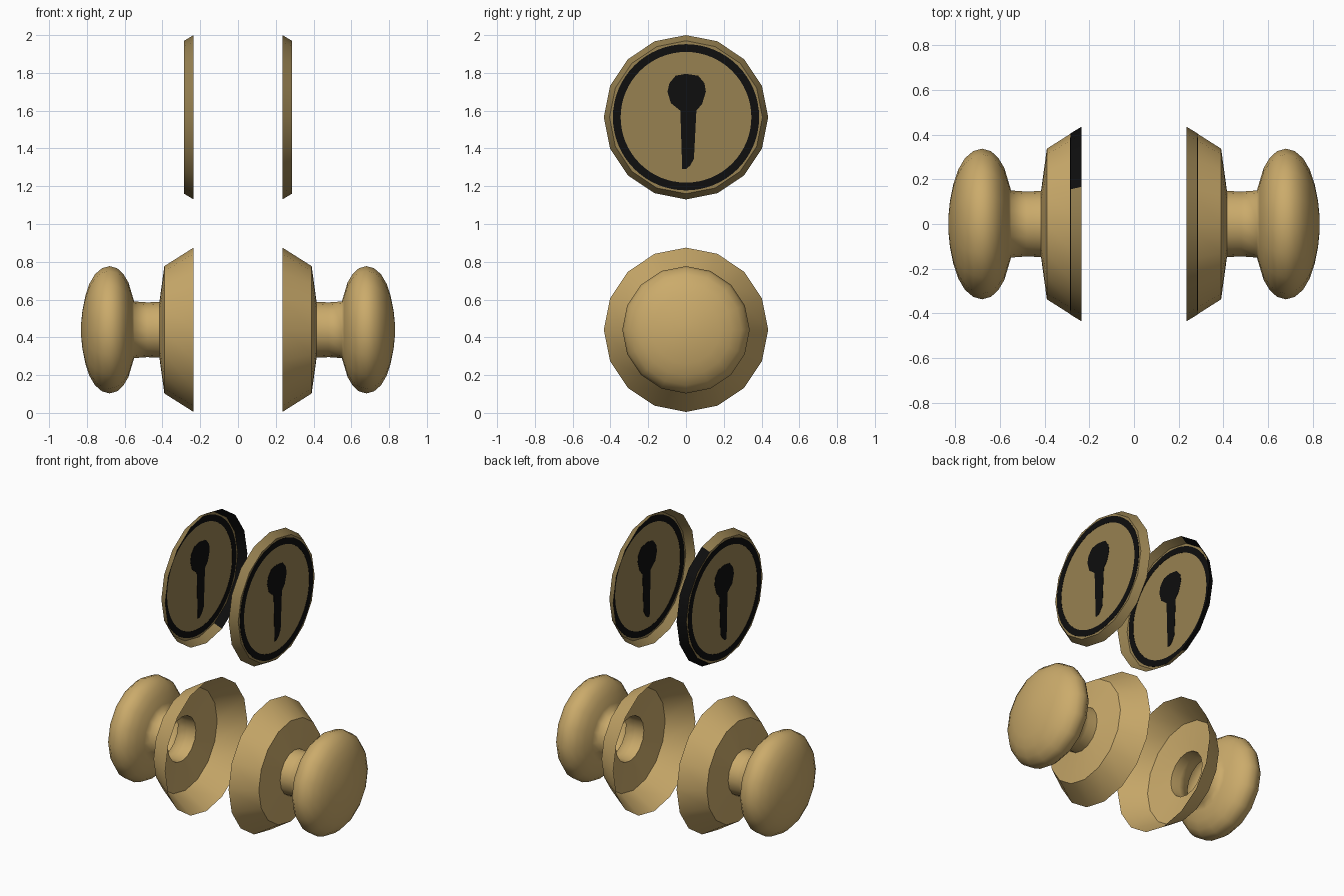
import bpy, bmesh, math

if "Cube" in bpy.data.objects:
    bpy.data.objects.remove(bpy.data.objects["Cube"])


def material(name, srgb):
    m = bpy.data.materials.new(name)
    lin = [((c / 255 + 0.055) / 1.055) ** 2.4 if c > 10 else c / 255 / 12.92 for c in srgb]
    m.diffuse_color = (*lin, 1)
    m.use_nodes = True
    m.node_tree.nodes["Principled BSDF"].inputs["Base Color"].default_value = m.diffuse_color
    return m


BRASS = material("brass", (203, 171, 107))
DARK_BRASS = material("dark_brass", (151, 129, 81))
BLACK = material("black", (14, 14, 14))


def finish(bm, name, mats, angle=None):
    bmesh.ops.remove_doubles(bm, verts=bm.verts, dist=1e-5)
    me = bpy.data.meshes.new(name)
    bm.to_mesh(me)
    bm.free()
    ob = bpy.data.objects.new(name, me)
    bpy.context.collection.objects.link(ob)
    for m in mats:
        me.materials.append(m)
    if angle is not None:
        bpy.ops.object.select_all(action='DESELECT')
        ob.select_set(True)
        bpy.context.view_layer.objects.active = ob
        bpy.ops.object.shade_smooth_by_angle(angle=math.radians(angle))
    return ob


def lathe(profile, z, side, n=16, cap=False):
    """Turn (x, radius) points about the x axis at height z; side is +1 or -1."""
    bm = bmesh.new()
    rings = []
    for x, r in profile:
        rings.append([bm.verts.new((side * x, r * math.sin(2 * math.pi * j / n),
                                    z + r * math.cos(2 * math.pi * j / n))) for j in range(n)])

    def face(vs):
        bm.faces.new(vs[::-1] if side > 0 else vs)
    for a, b in zip(rings, rings[1:]):
        for j in range(n):
            k = (j + 1) % n
            face([a[j], a[k], b[k], b[j]])
    if cap:
        face(rings[-1])
    return bm


KNOB_Z, PLATE_Z, FACE_X = 0.44, 1.565, 0.285
BASE = [(0.235, 0.435), (0.39, 0.337), (0.416, 0.148)]
KNOB = [(0.416, 0.148), (0.48, 0.145), (0.55, 0.15), (0.562, 0.19), (0.58, 0.25), (0.608, 0.297),
        (0.64, 0.326), (0.68, 0.337), (0.72, 0.326), (0.757, 0.294), (0.787, 0.243),
        (0.808, 0.18), (0.824, 0.10), (0.831, 0.03)]
KEYHOLE = [(0, 1.29), (0.022, 1.31), (0.042, 1.345), (0.055, 1.60), (0.085, 1.635), (0.105, 1.70),
           (0.098, 1.745), (0.065, 1.785), (0.0, 1.795), (-0.055, 1.785), (-0.088, 1.745),
           (-0.098, 1.70), (-0.08, 1.64), (-0.03, 1.60), (-0.02, 1.29)]

for side, tag in ((1, "right"), (-1, "left")):
    # Open flared rose and turned knob
    finish(lathe(BASE, KNOB_Z, side), "knob_base_" + tag, [BRASS], 35)
    finish(lathe(KNOB, KNOB_Z, side, cap=True), "knob_" + tag, [BRASS], 80)

    # Key plate: open-backed bevelled disc; left plate has a black rear rim
    bm = lathe([(0.235, 0.435), (FACE_X, 0.405)], PLATE_Z, side, cap=True)
    for f in bm.faces:
        if side < 0 and len(f.verts) == 4 and f.calc_center_median().y > 0.17:
            f.material_index = 1
    finish(bm, "key_plate_" + tag, [DARK_BRASS, BLACK], 35)

    # Painted ring, showing on both sides of the thin face
    x0, x1 = FACE_X - 0.002, FACE_X + 0.002
    ring = [(x0, 0.346), (x0, 0.387), (x1, 0.387), (x1, 0.346), (x0, 0.346)]
    finish(lathe(ring, PLATE_Z, side, n=64), "plate_ring_" + tag, [BLACK])

    # Painted keyhole
    bm = bmesh.new()
    f = bm.faces.new([bm.verts.new((side * FACE_X - 0.002, y, z)) for y, z in KEYHOLE])
    ext = bmesh.ops.extrude_face_region(bm, geom=[f], use_keep_orig=True)
    for v in ext["geom"]:
        if isinstance(v, bmesh.types.BMVert):
            v.co.x += 0.004
    bmesh.ops.recalc_face_normals(bm, faces=bm.faces)
    finish(bm, "keyhole_" + tag, [BLACK])
